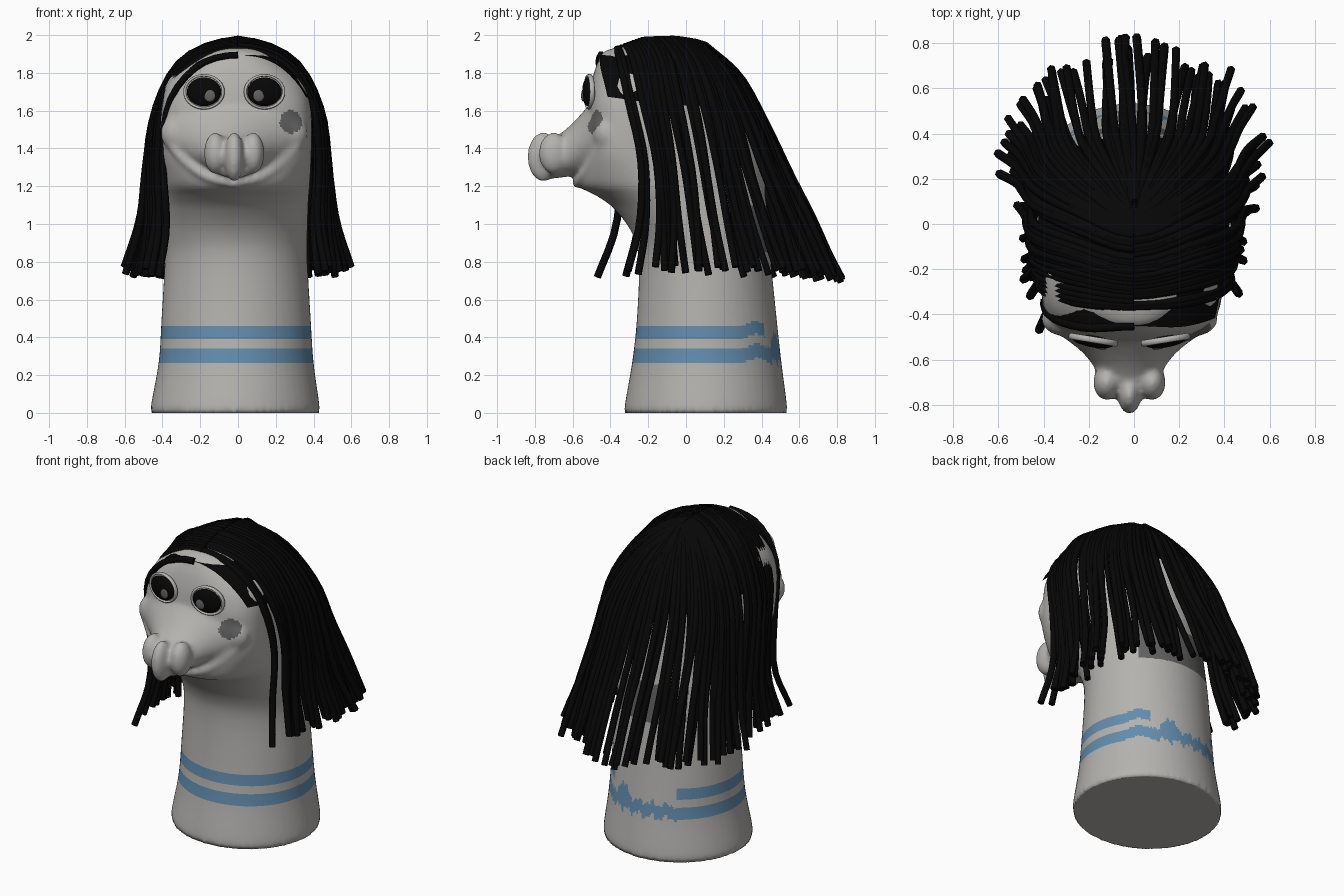
import bpy, bmesh, math, random
from mathutils import Vector, Matrix

if "Cube" in bpy.data.objects:
    bpy.data.objects.remove(bpy.data.objects["Cube"])
random.seed(4)

def material(name, rgb):
    m = bpy.data.materials.new(name)
    m.diffuse_color = (*rgb, 1)
    m.use_nodes = True
    m.node_tree.nodes["Principled BSDF"].inputs["Base Color"].default_value = m.diffuse_color
    return m

SKIN = material("warm_grey_skin", (0.46, 0.45, 0.43))
BLUE = material("blue_stripe", (0.125, 0.265, 0.42))
DARK = material("dark_grey_patch", (0.12, 0.12, 0.12))
BLACK = material("black", (0.002, 0.002, 0.002))
FX = -0.02  # the face sits slightly left of centre

def make_object(name, bm, mats):
    me = bpy.data.meshes.new(name)
    bmesh.ops.recalc_face_normals(bm, faces=bm.faces[:])
    bm.to_mesh(me)
    bm.free()
    for m in mats:
        me.materials.append(m)
    for p in me.polygons:
        p.use_smooth = True
    ob = bpy.data.objects.new(name, me)
    bpy.context.collection.objects.link(ob)
    return ob

def ellipsoid(bm, loc, r, turn=0.0):
    mat = Matrix.Translation(loc) @ Matrix.Rotation(turn, 4, 'Z') @ Matrix.Diagonal((*r, 1))
    bmesh.ops.create_uvsphere(bm, u_segments=32, v_segments=16, radius=1, matrix=mat)

def spline_point(pts, t, mirror=False):
    """Catmull-Rom point at t in 0..1 along pts; mirror makes it cross x = 0 smoothly."""
    n = len(pts) - 1
    i = min(int(t * n), n - 1)
    u = t * n - i
    p1, p2 = pts[i], pts[i + 1]
    p0 = pts[i - 1] if i else p1 * 2 - p2
    if mirror and not i:
        p0 = p0.lerp(Vector((-p2.x, p2.y, p2.z)), min(1, p2.x / .2))
    p3 = pts[i + 2] if i + 2 <= n else p2 * 2 - p1
    return 0.5 * (2 * p1 + (p2 - p0) * u + (2 * p0 - 5 * p1 + 4 * p2 - p3) * u * u
                  + (3 * p1 - p0 - 3 * p2 + p3) * u ** 3)

# --- neck and head loft: z, x centre, half width, y front, y middle, y back, front squareness
RINGS = [Vector(r) for r in (
    (0.00, -.015, .435, -.31, .10, .52, 2), (0.03, -.015, .447, -.325, .10, .535, 2),
    (0.27, -.01, .41, -.285, .10, .505, 2), (0.50, -.01, .395, -.26, .10, .48, 2),
    (0.80, -.01, .378, -.25, .10, .45, 2), (0.95, -.01, .378, -.285, .05, .44, 2),
    (1.08, -.01, .382, -.38, -.02, .43, 2), (1.15, -.01, .385, -.475, -.08, .42, 2),
    (1.20, -.01, .39, -.565, -.13, .42, 2), (1.28, -.01, .395, -.57, -.18, .41, 2.3),
    (1.40, -.01, .40, -.54, -.25, .40, 2.8), (1.55, -.01, .40, -.52, -.25, .38, 2.9),
    (1.65, -.01, .39, -.515, -.25, .34, 2.8), (1.75, -.01, .365, -.50, -.2, .26, 2.6),
    (1.85, -.01, .28, -.47, -.15, .14, 2.4), (1.92, 0, .17, -.42, -.15, .06, 2.2),
    (1.95, 0, .05, -.25, -.15, -.05, 2))]
bm = bmesh.new()
loops, SEG = [], 56
for r in range(97):
    z, xc, hx, yf, yc, yb, e = spline_point(RINGS, r / 96)
    ring = []
    for k in range(SEG):
        a = 2 * math.pi * k / SEG
        c, s = math.cos(a), math.sin(a)
        p = 2 / e if s < 0 else 1
        x = xc + hx * math.copysign(abs(c) ** p, c)
        y = yc + abs(s) ** p * ((yf - yc) if s < 0 else (yb - yc))
        ring.append(bm.verts.new((x, y, z)))
    loops.append(ring)
for a, b in zip(loops, loops[1:]):
    for k in range(SEG):
        j = (k + 1) % SEG
        bm.faces.new((a[k], a[j], b[j], b[k]))
bm.faces.new(loops[0][::-1])
bm.faces.new(loops[-1])

# --- muzzle: a concave cone of overlapping discs, then nose tip and nostril wings
for i in range(15):
    t = i / 14
    top, low = 1.46 + .22 * (1 - t) ** 1.4, 1.24 + .03 * (1 - t)
    ellipsoid(bm, (FX, -.47 - .23 * t, (top + low) / 2), (.14 + .2 * (1 - t) ** 2, .045, (top - low) / 2))
ellipsoid(bm, (FX, -.755, 1.355), (.052, .085, .132))
for sx in (-1, 1):
    ellipsoid(bm, (FX + sx * .10, -.70, 1.375), (.06, .08, .11))
    ellipsoid(bm, (FX + sx * .29, -.42, 1.48), (.10, .075, .10))
# smiling lip: a chain of overlapping balls
lip = [Vector(p) for p in ((.36, -.43, 1.46), (.27, -.48, 1.345), (.15, -.54, 1.255), (0, -.575, 1.215))]
for sx in (-1, 1):
    for i in range(31):
        p = spline_point(lip, i / 30)
        ellipsoid(bm, (FX + sx * p.x, p.y, p.z), (.027,) * 3)

raw = make_object("head_raw", bm, [])
rm = raw.modifiers.new("merge", 'REMESH')
rm.mode = 'VOXEL'
rm.voxel_size = 0.013
sm = raw.modifiers.new("soften", 'SMOOTH')
sm.factor = 0.5
sm.iterations = 9
me = bpy.data.meshes.new_from_object(raw.evaluated_get(bpy.context.evaluated_depsgraph_get()))
bpy.data.objects.remove(raw)

# --- cut the neck at the stripe edges and colour by height and direction
bm = bmesh.new()
bm.from_mesh(me)
STRIPES = ((0.265, 0.34), (0.39, 0.46))
for z in STRIPES[0] + STRIPES[1]:
    bmesh.ops.bisect_plane(bm, geom=bm.verts[:] + bm.edges[:] + bm.faces[:],
                           plane_co=(0, 0, z), plane_no=(0, 0, 1))
for v in bm.verts:
    if v.co.z < 0.014:
        v.co.z = 0

def is_stripe(c):
    a = math.degrees(math.atan2(c.y - .1, c.x))
    if 55 < a < 125:  # the two bands run into one ragged band at the back
        ragged = .015 * math.sin(a * .5) + .012 * math.sin(a * 1.1)
        spike = .09 * max(0, 1 - abs(a - 72) / 9)
        return .27 + ragged < c.z < .355 + ragged + spike
    rise = .03 * max(0, 1 - abs(a - 45) / 15)
    return any(lo + rise < c.z < hi + rise for lo, hi in STRIPES)

cheek = Vector((.28, -.48, 1.54))
for f in bm.faces:
    c = f.calc_center_median()
    d = c - cheek
    f.material_index = 0
    if is_stripe(c):
        f.material_index = 1
    elif Vector((d.x, d.y * .4, d.z)).length < .061 or (c.y > .3 and abs(c.x) < .25 and .85 < c.z < 1.1):
        f.material_index = 2
make_object("head_and_neck", bm, [SKIN, BLUE, DARK])

# --- eyes, pupils and lid rims
eyes, pupils, lids = bmesh.new(), bmesh.new(), bmesh.new()
for sx in (-1, 1):
    x, turn = FX + sx * .16, sx * .16
    ellipsoid(eyes, (x, -.52, 1.70), (.092, .026, .076), turn)
    ellipsoid(pupils, (x - sx * .03, -.546, 1.68), (.03, .008, .032), turn)
    base = Matrix.Translation((x, -.512, 1.70)) @ Matrix.Rotation(turn, 4, 'Z')
    rows = []
    for i in range(36):
        a = 2 * math.pi * i / 36
        row = []
        for k in range(8):
            b = 2 * math.pi * k / 8
            r = 1 + .08 * math.cos(b)
            co = base @ Vector((.103 * r * math.cos(a), .014 * math.sin(b), .087 * r * math.sin(a)))
            row.append(lids.verts.new(co))
        rows.append(row)
    for i in range(36):
        a, b = rows[i], rows[(i + 1) % 36]
        for k in range(8):
            lids.faces.new((a[k], a[(k + 1) % 8], b[(k + 1) % 8], b[k]))
make_object("eyes", eyes, [BLACK])
make_object("pupils", pupils, [DARK])
make_object("eye_rims", lids, [SKIN])

# --- hair: guide strands from the forehead round to the back of the head
GUIDES = [(0.0, [(0, -.45, 1.895), (.21, -.455, 1.84), (.37, -.41, 1.65), (.415, -.35, 1.35), (.41, -.37, 1.0), (.47, -.45, .73)]),
          (0.3, [(0, -.22, 1.975), (.29, -.15, 1.875), (.435, -.1, 1.6), (.455, -.05, 1.3), (.445, -.02, 1.0), (.46, 0, .74)]),
          (0.55, [(0, -.06, 1.98), (.27, .04, 1.85), (.43, .12, 1.6), (.48, .18, 1.3), (.51, .23, 1.0), (.58, .28, .74)]),
          (0.8, [(0, .04, 1.965), (.19, .19, 1.83), (.32, .34, 1.55), (.36, .45, 1.25), (.39, .55, 1.0), (.42, .65, .73)]),
          (1.0, [(0, .1, 1.95), (0, .29, 1.78), (0, .43, 1.52), (0, .55, 1.25), (0, .67, 1.0), (0, .80, .70)])]

def hair_point(s, t, side):
    for (s0, a), (s1, b) in zip(GUIDES, GUIDES[1:]):
        if s <= s1:
            u = (s - s0) / (s1 - s0)
            p = spline_point([Vector(m).lerp(Vector(n), u) for m, n in zip(a, b)], t, True)
            return Vector((p.x * side, p.y, p.z))

# hair cap under the strands
bm = bmesh.new()
for side in (-1, 1):
    grid = [[bm.verts.new(hair_point(i / 30, .38 * j / 10, side)) for j in range(11)] for i in range(31)]
    for i in range(30):
        for j in range(10):
            bm.faces.new((grid[i][j], grid[i + 1][j], grid[i + 1][j + 1], grid[i][j + 1]))
bmesh.ops.remove_doubles(bm, verts=bm.verts[:], dist=1e-4)
make_object("hair_cap", bm, [BLACK])

# yarn strands, thinned out at the sides, with a gap behind the front lock
cu = bpy.data.curves.new("hair_strands", 'CURVE')
cu.dimensions = '3D'
cu.bevel_depth = 0.02
cu.bevel_resolution = 1
cu.use_fill_caps = True
COUNT, STEPS = 54, 18
for side in (-1, 1):
    for i in range(COUNT):
        s = min(1, max(0, (i + random.uniform(-.4, .4)) / (COUNT - 1))) ** .88 if i else 0
        if .02 < s < .10 or (s < .6 and random.random() < .2):
            continue
        j = Vector((random.uniform(-.06, .04) * side, random.uniform(-.05, .05), random.uniform(-.02, .04)))
        sway = random.uniform(-.015, .015)
        sp = cu.splines.new('POLY')
        sp.points.add(STEPS)
        for k in range(STEPS + 1):
            t = k / STEPS
            wave = Vector((0, sway * math.sin(t * 7), 0)) * t
            sp.points[k].co = (*(hair_point(s, t, side) + j * t * t + wave), 1)
        sp.use_smooth = True
cu.materials.append(BLACK)
tmp = bpy.data.objects.new("hair_curve", cu)
bpy.context.collection.objects.link(tmp)
bpy.context.view_layer.update()
me = bpy.data.meshes.new_from_object(tmp.evaluated_get(bpy.context.evaluated_depsgraph_get()))
bpy.data.objects.remove(tmp)
bpy.context.collection.objects.link(bpy.data.objects.new("hair_strands", me))
